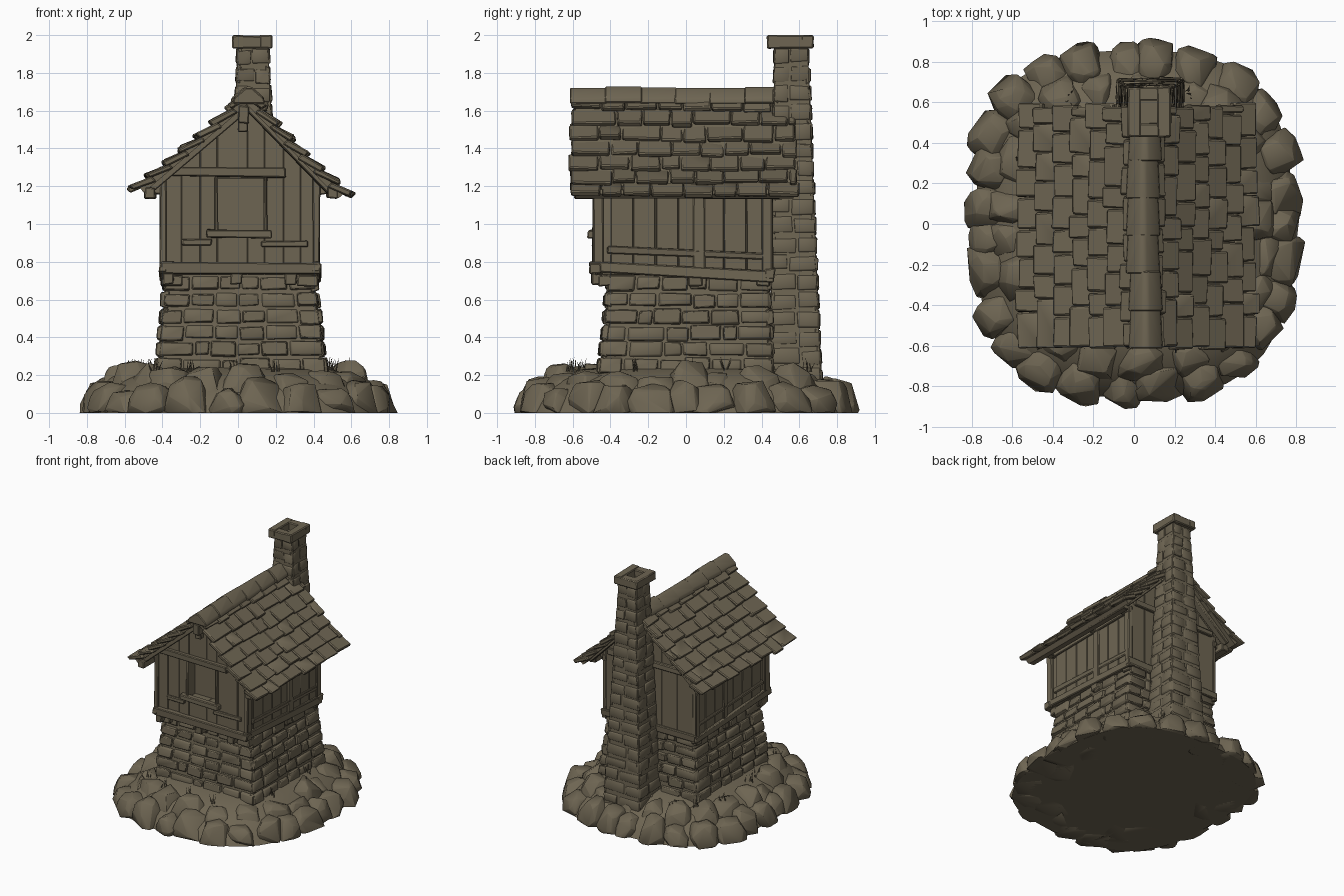
import bpy, bmesh, math, random
from mathutils import Vector as V

random.seed(7)
rnd = random.uniform
if "Cube" in bpy.data.objects:
    bpy.data.objects.remove(bpy.data.objects["Cube"], do_unlink=True)

mat = bpy.data.materials.new("weathered_clay")
mat.use_nodes = True
COLOR = (0.155, 0.13, 0.085, 1)
mat.diffuse_color = COLOR
bsdf = mat.node_tree.nodes["Principled BSDF"]
bsdf.inputs["Base Color"].default_value = COLOR
bsdf.inputs["Roughness"].default_value = 0.9


def finish(name, bm, bevel=0.0, angle=35):
    """Turn a bmesh into a named, shaded object."""
    if bevel:
        bmesh.ops.bevel(bm, geom=bm.edges[:], offset=bevel, segments=1, affect='EDGES', clamp_overlap=True)
    bmesh.ops.recalc_face_normals(bm, faces=bm.faces[:])
    me = bpy.data.meshes.new(name)
    bm.to_mesh(me)
    bm.free()
    me.materials.append(mat)
    ob = bpy.data.objects.new(name, me)
    bpy.context.collection.objects.link(ob)
    bpy.ops.object.select_all(action='DESELECT')
    ob.select_set(True)
    bpy.context.view_layer.objects.active = ob
    bpy.ops.object.shade_smooth_by_angle(angle=math.radians(angle))


def block(bm, low, high, jit=0.0):
    """Six-sided block between two four-point loops."""
    vs = [bm.verts.new(V(p) + V((rnd(-jit, jit), rnd(-jit, jit), rnd(-jit, jit)))) for p in list(low) + list(high)]
    bm.faces.new(vs[:4])
    bm.faces.new(vs[4:])
    for i in range(4):
        j = (i + 1) % 4
        bm.faces.new((vs[i], vs[j], vs[j + 4], vs[i + 4]))


def beam(bm, p, q, w, h, jit=0.005):
    """Timber from p to q, w wide sideways and h deep."""
    p, q = V(p), V(q)
    d = (q - p).normalized()
    s = d.cross(V((0, 1, 0)) if abs(d.z) > 0.8 else V((0, 0, 1))).normalized()
    u = s.cross(d)
    ring = [s * a * w / 2 + u * b * h / 2 for a, b in ((-1, -1), (1, -1), (1, 1), (-1, 1))]
    block(bm, [p + r for r in ring], [q + r for r in ring], jit)


def hull(bm, pts):
    vs = [bm.verts.new(p) for p in pts]
    bmesh.ops.convex_hull(bm, input=vs, use_existing_faces=False)
    bmesh.ops.delete(bm, geom=[v for v in vs if not v.link_faces], context='VERTS')


def rect(x0, x1, y0, y1, z):
    return [V((x0, y0, z)), V((x1, y0, z)), V((x1, y1, z)), V((x0, y1, z))]


def masonry(bm, low, high, courses, across, depth):
    """Tapered core with irregular stones laid on its four sides."""
    block(bm, low, high)
    for i in range(4):
        a, b, c, d = low[i], low[(i + 1) % 4], high[(i + 1) % 4], high[i]
        n = (b - a).cross(d - a).normalized()

        def at(u, v):
            return a.lerp(b, u).lerp(d.lerp(c, u), v)
        for k in range(courses):
            cuts = [-0.015] + [(j + rnd(-0.3, 0.3)) / across for j in range(1, across)] + [1.015]
            for u0, u1 in zip(cuts, cuts[1:]):
                v0, v1 = (k + rnd(-0.1, 0.1)) / courses, (k + 0.95 + rnd(-0.1, 0.1)) / courses
                e, f, t = (u1 - u0) * 0.08, (v1 - v0) * 0.14, rnd(0.4, 1) * depth
                out = [(u0 + e, v0 + f), (u1 - e, v0 + f), (u1 - e, v1 - f), (u0 + e, v1 - f)]
                block(bm, [at(*p) - n * 0.02 for p in ((u0, v0), (u1, v0), (u1, v1), (u0, v1))],
                      [at(*p) + n * t for p in out], 0.004)


# Rocky mound: stepped core with boulders around it
def rim(a, s=1.0):
    c, n = math.cos(a), math.sin(a)
    r = (abs(c / 0.82) ** 2.9 + abs(n / 0.9) ** 2.9) ** (-1 / 2.9)
    return V((c * r * s, n * r * s, 0))


bm = bmesh.new()
STEPS = 48
loops = []
for s, z in ((0.95, 0), (0.9, 0.08), (0.78, 0.17), (0.62, 0.23), (0.4, 0.25)):
    loops.append([bm.verts.new(rim(i * math.tau / STEPS, s) + V((0, 0, z))) for i in range(STEPS)])
for lo, hi in zip(loops, loops[1:]):
    for i in range(STEPS):
        j = (i + 1) % STEPS
        bm.faces.new((lo[i], lo[j], hi[j], hi[i]))
bm.faces.new(loops[0])
bm.faces.new(loops[-1])
finish("mound_core", bm)

bm = bmesh.new()
for count, scale, radial, wide, top in ((27, 0.87, 0.125, 0.125, 0.17), (21, 0.72, 0.14, 0.14, 0.245)):
    for i in range(count):
        a = (i + rnd(-0.2, 0.2)) * math.tau / count
        c, out = rim(a, scale + rnd(-0.02, 0.02)), rim(a).normalized()
        side = V((-out.y, out.x, 0))
        h, w = top * rnd(0.78, 1.15), wide * rnd(0.85, 1.2)
        pts = []
        for k in range(34):
            d = V((rnd(-1, 1), rnd(-1, 1), rnd(-1, 1)))
            d /= sum(abs(e) ** 4 for e in d) ** 0.25
            z = max(0, h * (0.35 + 0.65 * d.z))
            lean = 1 - 0.35 * z / h
            pts.append(c + out * d.x * radial * lean + side * d.y * w * lean + V((0, 0, z)))
        hull(bm, pts)
bmesh.ops.dissolve_limit(bm, angle_limit=0.25, verts=bm.verts[:], edges=bm.edges[:])
finish("mound_boulders", bm, 0.006, 40)

# Small grass tufts at the foot of the walls
bm = bmesh.new()
for i in range(16):
    p = rim(i * math.tau / 16 + rnd(-0.15, 0.15), rnd(0.6, 0.74)) + V((0, 0, 0.22))
    for k in range(5):
        q = p + V((rnd(-0.03, 0.03), rnd(-0.03, 0.03), 0))
        tip = q + V((rnd(-0.03, 0.03), rnd(-0.03, 0.03), rnd(0.05, 0.08)))
        hull(bm, [q + V((0.005, 0, 0)), q + V((-0.005, 0.003, 0)), q + V((0, -0.005, 0)), tip])
finish("grass_tufts", bm)

# Stone ground floor and chimney
bm = bmesh.new()
masonry(bm, rect(-0.43, 0.47, -0.46, 0.46, 0.12), rect(-0.375, 0.395, -0.4, 0.43, 0.73), 7, 6, 0.025)
finish("stone_ground_floor", bm, 0.005)

bm = bmesh.new()
masonry(bm, rect(-0.09, 0.25, 0.44, 0.72, 0.05), rect(0.0, 0.16, 0.47, 0.645, 1.94), 19, 2, 0.009)
finish("chimney_shaft", bm, 0.003)

bm = bmesh.new()
for x in (0.002, 0.148):
    beam(bm, (x, 0.43, 1.965), (x, 0.675, 1.965), 0.066, 0.07, 0.003)
for y in (0.465, 0.642):
    beam(bm, (-0.03, y, 1.964), (0.18, y, 1.964), 0.066, 0.066, 0.003)
finish("chimney_cap", bm, 0.007)

# Roof geometry helpers
RIDGE = V((0.05, 0, 1.7))
EAVES = {-1: V((-0.55, 0, 1.19)), 1: V((0.585, 0, 1.155))}


def wall_top(x):
    e = EAVES[-1 if x < RIDGE.x else 1]
    return RIDGE.z - 0.07 + (e.z - RIDGE.z) * (x - RIDGE.x) / (e.x - RIDGE.x)


# Timber upper storey core
bm = bmesh.new()
profile = [(-0.38, 0.72), (0.4, 0.72), (0.4, wall_top(0.4)), (RIDGE.x, wall_top(RIDGE.x)), (-0.38, wall_top(-0.38))]
hull(bm, [(x, y, z) for x, z in profile for y in (-0.4, 0.44)])
finish("upper_storey_core", bm)

# Front boards leave a deep window opening
bm = bmesh.new()


def board(x0, x1, z0, z1=None, y0=-0.48, y1=-0.39):
    t0, t1 = (z1, z1) if z1 else (wall_top(x0), wall_top(x1))
    y0 += rnd(0, 0.012)
    block(bm, [(x0, y0, z0), (x1, y0, z0), (x1, y1, z0), (x0, y1, z0)],
          [(x0, y0, t0), (x1, y0, t1), (x1, y1, t1), (x0, y1, t0)])


for x0, x1 in ((-0.39, -0.3), (-0.3, -0.2), (-0.2, -0.11), (0.14, 0.24), (0.24, 0.33), (0.33, 0.41)):
    board(x0, x1, 0.73)
for x0, x1 in ((-0.11, 0.05), (0.05, 0.14)):
    board(x0, x1, 0.73, 0.95)
    board(x0, x1, 1.24)
for x0, x1 in ((-0.39, -0.24), (-0.24, -0.1), (-0.1, 0.05), (0.05, 0.16), (0.16, 0.28), (0.28, 0.41)):
    board(x0, x1, 0.72, None, 0.43, 0.455)
for face in (-0.385, 0.405):
    for k in range(7):
        y = -0.4 + k * 0.12
        beam(bm, (face, y + 0.06, 0.73), (face, y + 0.06, 1.24), 0.024 + rnd(0, 0.008), 0.117, 0.002)
finish("wall_boards", bm, 0.003)

# Timber frame: sills, posts, rails, joist ends and window trim
bm = bmesh.new()
beam(bm, (-0.41, -0.48, 0.77), (0.44, -0.48, 0.765), 0.06, 0.06)
beam(bm, (-0.41, 0.445, 0.735), (0.44, 0.445, 0.735), 0.05, 0.06)
for x, s in ((-0.395, -1), (0.415, 1)):
    beam(bm, (x, -0.51, 0.775), (x, 0.465, 0.72), 0.045, 0.055)
    beam(bm, (x, -0.48, 1.18), (x, 0.46, 1.18), 0.035, 0.05)
    beam(bm, (x, -0.42, 0.865), (x, 0.42, 0.83), 0.034, 0.035)
    for y in (-0.465, 0.07, 0.43):
        beam(bm, (x, y, 0.74), (x, y, 1.25), 0.036, 0.06)
    for y in (-0.43, 0.05, 0.41):
        beam(bm, (x - s * 0.1, y, 0.7), (x + s * 0.012, y, 0.7), 0.07, 0.06)
        beam(bm, (x - s * 0.06, y, 1.17), (x + s * 0.1, y, 1.195), 0.055, 0.05)
for x in (-0.37, -0.01, 0.28):
    beam(bm, (x, -0.5, 0.71), (x, -0.36, 0.71), 0.06, 0.06)
beam(bm, (-0.36, -0.495, 1.275), (0.25, -0.495, 1.27), 0.04, 0.05)
beam(bm, (-0.36, 0.46, 1.25), (0.38, 0.46, 1.25), 0.03, 0.05)
for x0, x1, z in ((-0.3, -0.14, 0.905), (0.12, 0.37, 0.895)):
    beam(bm, (x0, -0.484, z), (x1, -0.484, z), 0.025, 0.03)
beam(bm, (-0.17, -0.495, 0.95), (0.18, -0.495, 0.945), 0.05, 0.04)
for x in (-0.115, 0.145):
    beam(bm, (x, -0.48, 0.96), (x, -0.48, 1.25), 0.02, 0.03, 0.003)
finish("timber_frame", bm, 0.006)

# Rafters, purlins and ridge beam
bm = bmesh.new()
for x, z in ((-0.465, 1.165), (0.5, 1.165)):
    beam(bm, (x, -0.59, z), (x, 0.5, z), 0.06, 0.06)
beam(bm, (0.03, -0.59, 1.58), (0.04, 0.5, 1.58), 0.06, 0.09)
beam(bm, (0.025, -0.53, 1.49), (0.025, -0.53, 1.63), 0.05, 0.05)
for s, e in EAVES.items():
    for y in (-0.53, 0.51):
        beam(bm, (0.05, y, 1.63), (e.x * 0.85, y, wall_top(e.x * 0.85)), 0.06, 0.05)
finish("roof_timbers", bm, 0.006)

# Roof decks and overlapping shingles
deck, tiles = bmesh.new(), bmesh.new()
ROWS, COLS, FRONT, DEPTH = 7, 8, -0.615, 1.205
for s, e in EAVES.items():
    slope = e - RIDGE
    n = V((-slope.z * s, 0, slope.x * s)).normalized()

    def on(t, y, lift):
        sag = 0.018 * math.sin(math.pi * min(t, 1))
        return RIDGE + slope * t + V((0, y, 0)) + n * (lift - sag)
    corners = [(0, FRONT + 0.03), (0.97, FRONT + 0.03), (0.97, 0.57), (0, 0.57)]
    block(deck, [on(t, y, -0.05) for t, y in corners], [on(t, y, -0.018) for t, y in corners])
    for r in range(ROWS):
        shift = 0.5 * (r % 2)
        cuts = [FRONT + rnd(-0.01, 0.01)]
        cuts += [FRONT + DEPTH * (c + shift + rnd(-0.2, 0.2)) / COLS for c in range(1, COLS)]
        cuts.append(FRONT + DEPTH + rnd(-0.01, 0.01))
        for y0, y1 in zip(cuts, cuts[1:]):
            t0, t1 = r / ROWS, (r + 1.22 + rnd(-0.12, 0.12)) / ROWS
            t1 = min(t1, 1.02 + rnd(-0.02, 0.02))
            lift = rnd(0.018, 0.032)
            quad = [(t0, y0 + 0.002, -0.008), (t1, y0 + 0.004, lift), (t1, y1 - 0.004, lift), (t0, y1 - 0.002, -0.008)]
            block(tiles, [on(t, y, h - 0.032) for t, y, h in quad], [on(t, y, h) for t, y, h in quad], 0.005)
finish("roof_deck", deck)
finish("roof_shingles", tiles, 0.007)

# Ridge caps
bm = bmesh.new()
for k in range(6):
    y0, y1 = FRONT + k * 0.185, FRONT + (k + 1) * 0.185 + 0.012
    y1 = min(y1, 0.48)
    lift, x = rnd(-0.004, 0.008), RIDGE.x + rnd(-0.008, 0.008)
    hull(bm, [(x + dx * f, y, z + lift) for y, f in ((y0, 1.06), (y1, 0.94))
              for dx, z in ((-0.08, 1.635), (-0.075, 1.665), (-0.015, 1.72), (0.015, 1.72), (0.075, 1.665), (0.08, 1.635))])
bmesh.ops.dissolve_limit(bm, angle_limit=0.05, verts=bm.verts[:], edges=bm.edges[:])
finish("ridge_caps", bm, 0.006)
